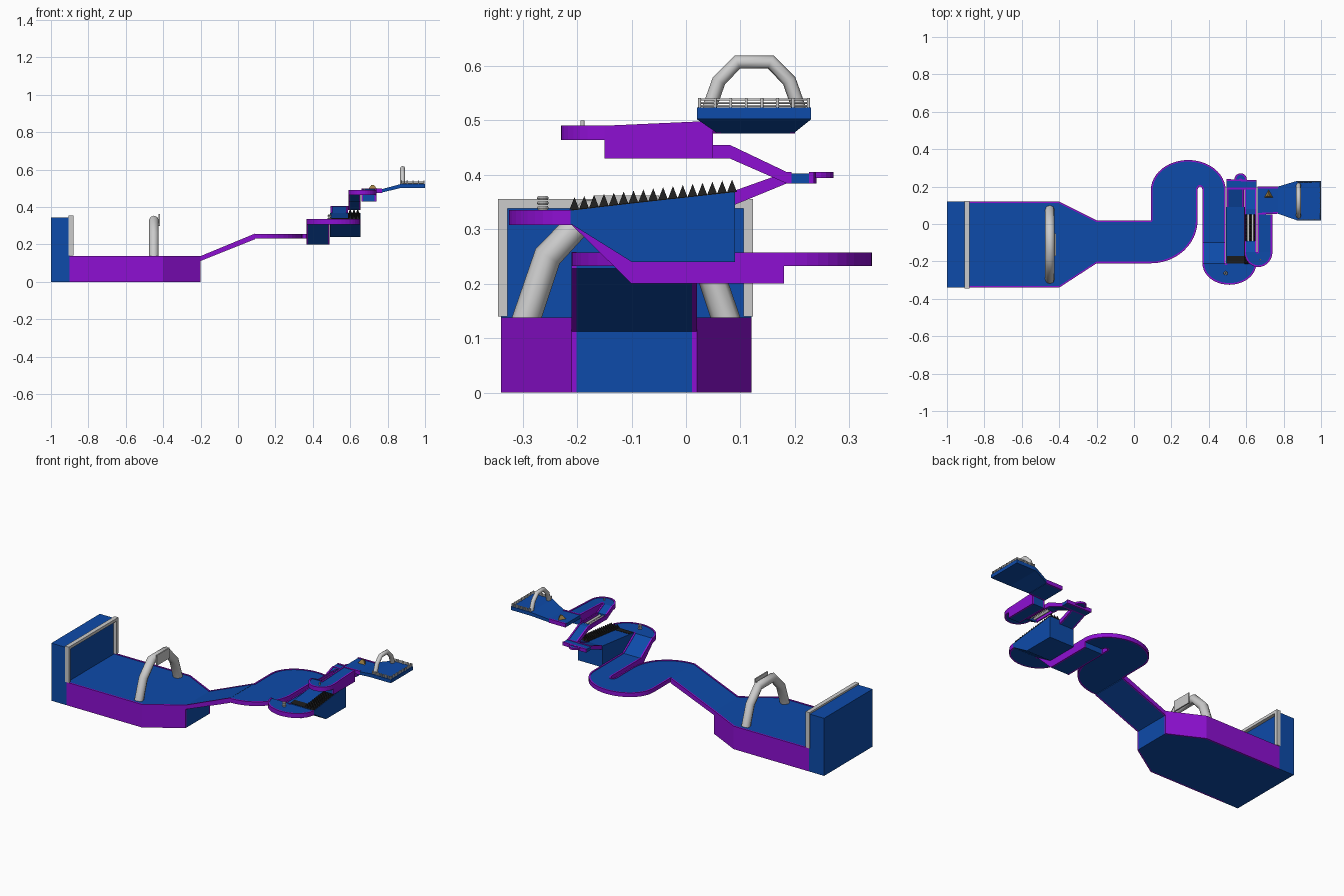
import bpy, bmesh, math
from mathutils import Vector

if "Cube" in bpy.data.objects:
    bpy.data.objects.remove(bpy.data.objects["Cube"])


def material(name, col):
    m = bpy.data.materials.new(name)
    m.diffuse_color = (*col, 1)
    m.use_nodes = True
    m.node_tree.nodes["Principled BSDF"].inputs["Base Color"].default_value = m.diffuse_color
    return m


BLUE = material("blue", (0.004, 0.07, 0.4))
PURPLE = material("purple", (0.27, 0.005, 0.65))
BLACK = material("black", (0.012, 0.012, 0.012))
GOLD = material("gold", (0.35, 0.22, 0.06))


def finish(name, bm, mats, smooth=False):
    bmesh.ops.remove_doubles(bm, verts=bm.verts, dist=1e-5)
    bmesh.ops.recalc_face_normals(bm, faces=bm.faces)
    me = bpy.data.meshes.new(name)
    bm.to_mesh(me)
    bm.free()
    for m in mats:
        if m:
            me.materials.append(m)
    for p in me.polygons:
        p.use_smooth = smooth
    ob = bpy.data.objects.new(name, me)
    bpy.context.collection.objects.link(ob)
    return ob


def loft(bm, sections, mat):
    rings = [[bm.verts.new(p) for p in s] for s in sections]
    faces = [bm.faces.new(rings[0]), bm.faces.new(rings[-1])]
    for a, b in zip(rings, rings[1:]):
        for i in range(4):
            j = (i + 1) % 4
            faces.append(bm.faces.new((a[i], a[j], b[j], b[i])))
    for f in faces:
        f.material_index = mat


def track(name, stations, rails=True):
    """stations: (left xy, right xy, top z, bottom z); blue deck, purple side rails"""
    deck, left, right = [], [], []
    w = 0.009
    for l, r, t, b in stations:
        l, r = Vector((*l, 0)), Vector((*r, 0))
        d = (r - l).normalized() * w
        z = lambda p, h: Vector((p.x, p.y, h))
        deck_l, deck_r = (l + d, r - d) if rails else (l, r)
        for sec, p, q, h in ((deck, deck_l, deck_r, t), (left, l, l + d, t + 0.003),
                             (right, r - d, r, t + 0.003)):
            sec.append([z(p, h), z(q, h), z(q, b), z(p, b)])
    bm = bmesh.new()
    loft(bm, deck, 0)
    ob = finish(name, bm, [BLUE])
    if rails:
        bm = bmesh.new()
        loft(bm, left, 0)
        loft(bm, right, 0)
        finish(name + "_rails", bm, [PURPLE])
    return ob


def arc(cx, cy, rx, ry, a0, a1, n):
    return [(cx + rx * math.cos(math.radians(a0 + (a1 - a0) * i / n)),
             cy + ry * math.sin(math.radians(a0 + (a1 - a0) * i / n))) for i in range(n + 1)]


def box(name, lo, hi, mat):
    bm = bmesh.new()
    loft(bm, [[(x, lo[1], lo[2]), (x, hi[1], lo[2]), (x, hi[1], hi[2]), (x, lo[1], hi[2])]
              for x in (lo[0], hi[0])], 0)
    return finish(name, bm, [mat])


def tube(name, pts, r, cyclic=False, mat=None, res=2):
    cu = bpy.data.curves.new(name, 'CURVE')
    cu.dimensions = '3D'
    cu.bevel_depth = r
    cu.bevel_resolution = res
    cu.use_fill_caps = True
    sp = cu.splines.new('POLY')
    sp.points.add(len(pts) - 1)
    for p, co in zip(sp.points, pts):
        p.co = (*co, 1)
    sp.use_cyclic_u = cyclic
    if mat:
        cu.materials.append(mat)
    ob = bpy.data.objects.new(name, cu)
    bpy.context.collection.objects.link(ob)
    return ob


# start platform with back wall and frame
track("start_platform", [((-0.9, 0.12), (-0.9, -0.34), 0.135, 0), ((-0.4, 0.12), (-0.4, -0.34), 0.135, 0),
                         ((-0.2, 0.02), (-0.2, -0.21), 0.135, 0)])
box("back_wall", (-1, -0.34, 0), (-0.9, 0.12, 0.345), BLUE)
for n, lo, hi in (("front", (-0.345, 0.14), (-0.328, 0.355)), ("rear", (0.106, 0.14), (0.123, 0.355)),
                  ("top", (-0.328, 0.338), (0.106, 0.355))):
    box("wall_frame_" + n, (-0.905, *lo), (-0.88, *hi), None)


# arches over start and finish
def arch(name, x, cy, half, z0, h, r):
    prof = [(-1, 0), (-0.78, 0.6), (-0.37, 1), (0.37, 1), (0.78, 0.6), (1, 0)]
    tube(name, [(x, cy + half * a, z0 + h * b) for a, b in prof], r)


arch("start_arch", -0.45, -0.11, 0.185, 0.13, 0.2, 0.026)
box("arch_sign", (-0.425, -0.17, 0.3), (-0.418, -0.05, 0.362), None)
arch("finish_arch", 0.88, 0.125, 0.083, 0.52, 0.087, 0.013)

# first ramp and wide bends
track("first_ramp", [((-0.2, 0.02), (-0.2, -0.21), 0.135, 0.112), ((0.09, 0.02), (0.09, -0.21), 0.255, 0.228)])
Z1 = (0.254, 0.232)
bend = [((0.09, 0.02), p, *Z1) for p in arc(0.09, 0.02, 0.25, 0.23, -90, 0, 12)]
bend += [(o, i, *Z1) for o, i in zip(arc(0.29, 0.18, 0.2, 0.162, 180, 0, 24),
                                     arc(0.353, 0.18, 0.013, 0.02, 180, 0, 24))]
track("wide_bend", bend)
track("second_lane", [((0.49, 0.18), (0.366, 0.18), 0.254, 0.2), ((0.49, -0.1), (0.366, -0.1), 0.254, 0.2),
                      ((0.49, -0.21), (0.366, -0.21), 0.332, 0.308)])
track("front_hairpin", [((0.492, -0.21), p, 0.332, 0.308) for p in arc(0.51, -0.21, 0.144, 0.115, 180, 360, 20)])

# spring post on the front hairpin
for k in range(3):
    bpy.ops.mesh.primitive_torus_add(location=(0.49, -0.263, 0.339 + 0.009 * k), major_radius=0.007,
                                     minor_radius=0.004, major_segments=12, minor_segments=6)
    bpy.context.object.name = "spring_coil_%d" % k

# rising block with spikes
track("spike_block", [((0.492, -0.212), (0.654, -0.212), 0.334, 0.31),
                      ((0.492, -0.1), (0.654, -0.1), 0.347, 0.24),
                      ((0.492, 0.09), (0.654, 0.09), 0.368, 0.24)], rails=False)
bm = bmesh.new()
for xa, xb, y0, y1 in ((0.496, 0.588, -0.21, -0.17), (0.588, 0.652, -0.21, 0.088)):
    loft(bm, [[(xa, y, h - 0.01), (xb, y, h - 0.01), (xb, y, h), (xa, y, h)]
              for y, h in ((y, 0.336 + (y + 0.212) * 0.112) for y in (y0, y1))], 0)
for i in range(17):
    y = -0.205 + i * 0.0181
    z = 0.335 + (y + 0.212) * 0.112
    for x in (0.6, 0.62, 0.64):
        base = [bm.verts.new((x + dx, y + dy, z)) for dx, dy in
                ((-0.009, -0.009), (0.009, -0.009), (0.009, 0.009), (-0.009, 0.009))]
        tip = bm.verts.new((x, y, z + 0.023))
        bm.faces.new(base)
        for k in range(4):
            bm.faces.new((base[k], base[(k + 1) % 4], tip))
finish("spikes", bm, [BLACK])

# rear landing and the lane coming back
track("upper_ramp", [((0.495, 0.09), (0.587, 0.09), 0.368, 0.345), ((0.495, 0.185), (0.587, 0.185), 0.402, 0.384)])
track("rear_landing", [((0.495, 0.24), (0.495, 0.185), 0.402, 0.384), ((0.655, 0.235), (0.655, 0.185), 0.402, 0.384)])
track("landing_bump", [((0.57, 0.235), p, 0.402, 0.394) for p in arc(0.57, 0.238, 0.033, 0.033, 180, 0, 10)])
track("return_ramp", [((0.655, 0.185), (0.59, 0.185), 0.402, 0.384), ((0.655, 0.08), (0.59, 0.08), 0.452, 0.43),
                      ((0.655, 0.05), (0.59, 0.05), 0.452, 0.43)])
track("return_ramp_end", [((0.655, -0.09), (0.59, -0.09), 0.457, 0.43), ((0.655, -0.15), (0.59, -0.15), 0.487, 0.464)])
for k, x in enumerate((0.59, 0.648)):
    box("gap_rail_%d" % k, (x, -0.09, 0.432), (x + 0.007, 0.05, 0.457), PURPLE)
for k, x in enumerate((0.611, 0.634)):
    tube("gap_rod_%d" % k, [(x, -0.09, 0.445), (x, 0.05, 0.445)], 0.007)

# top hairpin and last lane
track("top_hairpin", [((0.66, -0.15), p, 0.487, 0.464) for p in arc(0.665, -0.15, 0.075, 0.08, 180, 360, 16)])
tube("hairpin_peg", [(0.675, -0.19, 0.485), (0.675, -0.19, 0.5)], 0.004)
track("last_lane", [((0.66, -0.15), (0.74, -0.15), 0.487, 0.43), ((0.66, 0.05), (0.74, 0.05), 0.496, 0.43)])
track("last_corner", [((0.66, 0.2), (0.66, 0.05), 0.496, 0.476), ((0.77, 0.2), (0.77, 0.055), 0.496, 0.476)])
bpy.ops.mesh.primitive_cone_add(vertices=3, radius1=0.027, radius2=0.008, depth=0.022,
                                location=(0.72, 0.155, 0.507), rotation=(0, 0, 0))
bpy.context.object.name = "corner_obstacle"
bpy.context.object.data.materials.append(GOLD)

# finish platform with fence
track("finish_platform", [((0.77, 0.2), (0.77, 0.055), 0.496, 0.478), ((0.87, 0.23), (0.87, 0.02), 0.523, 0.502),
                          ((1, 0.23), (1, 0.02), 0.523, 0.502)], rails=False)
path = [(0.875, 0.025), (0.995, 0.025), (0.995, 0.225), (0.875, 0.225)]
for k, z in enumerate((0.526, 0.532, 0.538)):
    tube("fence_bar_%d" % k, [(x, y, z) for x, y in path], 0.0022, res=1)
posts = [(0.995, 0.025 + i * 0.2 / 7) for i in range(8)]
posts += [(0.875 + i * 0.03, y) for i in range(4) for y in (0.025, 0.225)]
for k, (x, y) in enumerate(posts):
    tube("fence_post_%d" % k, [(x, y, 0.522), (x, y, 0.541)], 0.003, res=1)
